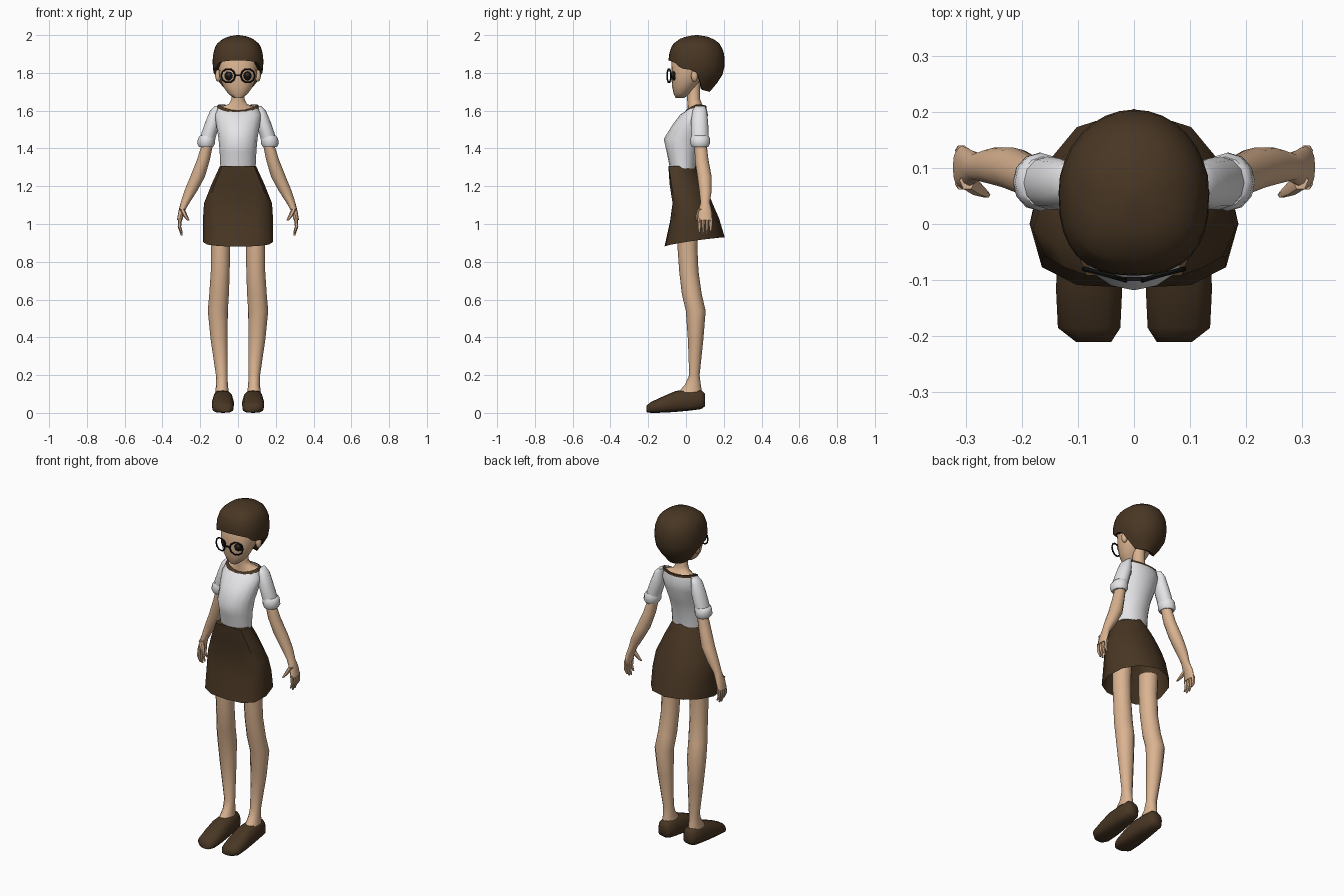
import bpy, bmesh, math
from mathutils import Matrix, Vector

if "Cube" in bpy.data.objects:
    bpy.data.objects.remove(bpy.data.objects["Cube"], do_unlink=True)


def material(name, r, g, b):
    m = bpy.data.materials.new(name)
    m.use_nodes = True
    m.diffuse_color = (r, g, b, 1)
    node = m.node_tree.nodes["Principled BSDF"]
    node.inputs["Base Color"].default_value = (r, g, b, 1)
    node.inputs["Roughness"].default_value = 0.8
    return m


BROWN = material("dark brown", 0.065, 0.037, 0.017)
SKIN = material("skin", 0.70, 0.45, 0.28)
WHITE = material("white cloth", 0.83, 0.83, 0.85)
BLACK = material("black", 0.006, 0.006, 0.006)


def finish(name, bm, mat, mirror=False):
    bmesh.ops.recalc_face_normals(bm, faces=bm.faces)
    me = bpy.data.meshes.new(name)
    bm.to_mesh(me)
    bm.free()
    me.materials.append(mat)
    me.shade_smooth()
    me.set_sharp_from_angle(angle=math.radians(55))
    ob = bpy.data.objects.new(name, me)
    bpy.context.collection.objects.link(ob)
    if mirror:
        ob.modifiers.new("mirror", "MIRROR")
    return ob


def skin_rows(name, rows, mat, caps=(True, True), mirror=False, closed=False):
    """Join rows of points into a tube."""
    bm = bmesh.new()
    vs = [[bm.verts.new(p) for p in row] for row in rows]
    n = len(vs[0])
    pairs = list(zip(vs, vs[1:])) + ([(vs[-1], vs[0])] if closed else [])
    for a, b in pairs:
        for i in range(n):
            j = (i + 1) % n
            bm.faces.new((a[i], a[j], b[j], b[i]))
    for cap, row in zip(caps, (vs[0], vs[-1])):
        if cap:
            bm.faces.new(row)
    return finish(name, bm, mat, mirror)


def power(v, e):
    return math.copysign(abs(v) ** e, v)


def ring(xc, rx, y0, y1, z0, z1=None, lift=0, n=12, p=2, skew=0):
    """Level ring; z0 and z1 are its front and back heights, lift raises its sides."""
    z1 = z0 if z1 is None else z1
    pts = []
    for i in range(n):
        t = math.tau * i / n
        c, s = power(math.cos(t), 2 / p), power(math.sin(t), 2 / p)
        y = (y0 + y1) / 2 + s * (y1 - y0) / 2 - skew * c * c
        pts.append((xc + rx * c, y, z0 + (z1 - z0) * (s + 1) / 2 + lift * c * c))
    return pts


def loft(name, rings, mat, caps=(True, True), mirror=False, **kw):
    return skin_rows(name, [ring(*r, **kw) for r in rings], mat, caps, mirror)


def interp(x, table):
    for (a, u), (b, v) in zip(table, table[1:]):
        if x <= b:
            return u + (v - u) * max(0, x - a) / (b - a)
    return table[-1][1]


# Head, neck and ears
loft("head", [(0, .022, -.055, -.01, 1.667), (0, .052, -.066, .02, 1.69),
              (0, .077, -.073, .05, 1.725), (0, .098, -.078, .09, 1.78),
              (0, .106, -.076, .12, 1.86), (0, .08, -.04, .11, 1.94)], SKIN, n=16, p=2.2)
loft("neck", [(0, .098, .008, .1, 1.592, 1.617, .014), (0, .048, .008, .085, 1.635),
              (0, .035, .006, .075, 1.66), (0, .035, .005, .075, 1.75)], SKIN)


def blob(name, loc, scale, mat, turn=0, seg=12):
    bm = bmesh.new()
    mtx = Matrix.Translation(loc) @ Matrix.Rotation(turn, 4, "Z") @ Matrix.Diagonal((*scale, 1))
    bmesh.ops.create_uvsphere(bm, u_segments=seg, v_segments=8, radius=1, matrix=mtx)
    return finish(name, bm, mat, True)


blob("ears", (.105, .045, 1.785), (.016, .018, .032), SKIN)
blob("eyes", (.05, -.064, 1.785), (.025, .008, .025), BLACK, .45)
blob("irises", (.049, -.069, 1.79), (.011, .005, .011), BROWN, .45)

# Bobbed hair with a fringe, lower at the back
SIZE = [(1.69, .42), (1.71, .52), (1.75, .75), (1.8, .96), (1.85, 1), (1.9, .98),
        (1.95, .86), (1.98, .6), (1.993, .36), (2, .05)]
HEM = [(-.09, 1.865), (-.05, 1.85), (-.03, 1.822), (.05, 1.815),
       (.075, 1.76), (.11, 1.71), (.2, 1.7)]
COLS, STEPS = 32, 10
hair = []
for k in range(STEPS + 2):
    row = []
    for i in range(COLS):
        t = math.tau * i / COLS
        e = 2 / (2.5 if math.sin(t) < 0 else 2)
        x, y = .135 * power(math.cos(t), e), .149 * power(math.sin(t), e)
        low = interp(y + .056, HEM)
        z = 2 - (2 - low) * (min(k, STEPS) / STEPS) ** 1.6
        s = interp(z, SIZE)
        if k > STEPS:  # tucked underside
            s, z = s * .7, z + .01
        row.append((x * s, .056 + y * s, z))
    hair.append(row)
skin_rows("hair", hair, BROWN, (True, False))

# Round spectacles
rim = []
for i in range(10):
    a = math.tau * i / 10
    rim.append([(.052 + (.037 + .0045 * math.cos(b)) * math.cos(a),
                 -.09 + .0045 * math.sin(b) + .01 * math.cos(a),
                 1.785 + (.037 + .0045 * math.cos(b)) * math.sin(a))
                for b in (j * math.tau / 6 for j in range(6))])
skin_rows("spectacle_rims", rim, BLACK, (False, False), True, closed=True)
bm = bmesh.new()
bmesh.ops.create_cube(bm, matrix=Matrix.Translation((0, -.098, 1.787)) @ Matrix.Diagonal((.034, .007, .008, 1)))
finish("spectacle_bridge", bm, BLACK)

# Blouse with neckline trim
loft("blouse", [(0, .093, -.085, .05, 1.295), (0, .097, -.102, .06, 1.38),
                (0, .103, -.118, .085, 1.45), (0, .116, -.068, .11, 1.53),
                (0, .123, -.03, .116, 1.58), (0, .105, 0, .106, 1.597, 1.622, .018)],
     WHITE, (True, False), n=16)
loft("neckline_trim", [(0, .11, -.01, .11, 1.588, 1.614, .016),
                       (0, .107, -.003, .108, 1.6, 1.625, .018),
                       (0, .095, .004, .1, 1.601, 1.626, .018)], BROWN, (False, False), n=16)
loft("sleeves", [(.107, .014, .05, .1, 1.626), (.12, .028, .035, .11, 1.6),
                 (.133, .04, .026, .117, 1.54), (.153, .041, .026, .12, 1.48),
                 (.165, .039, .03, .12, 1.43)], WHITE, mirror=True)
loft("cuffs", [(.163, .038, .03, .12, 1.468), (.166, .046, .023, .127, 1.453),
               (.169, .047, .023, .127, 1.425), (.169, .037, .032, .118, 1.408)],
     WHITE, mirror=True)

# Arms and hands
loft("arms", [(.16, .029, .045, .108, 1.43), (.183, .034, .047, .119, 1.34),
              (.214, .039, .06, .136, 1.25), (.25, .034, .07, .136, 1.175),
              (.279, .024, .077, .126, 1.115), (.298, .017, .066, .136, 1.07),
              (.309, .014, .062, .14, 1.02)], SKIN, mirror=True)
for i, tip in enumerate((.955, .94, .943, .96)):
    y = .071 + .02 * i
    loft("finger_%d" % (i + 1), [(.307, .011, y - .0105, y + .0105, 1.03),
                                 (.31, .009, y - .009, y + .009, .985),
                                 (.298, .005, y - .005, y + .005, tip)], SKIN, mirror=True, n=6)
loft("thumbs", [(.297, .014, .06, .095, 1.08), (.28, .013, .05, .075, 1.045),
                (.262, .006, .046, .058, 1.018)], SKIN, mirror=True, n=6)

# Flared skirt, open below
loft("skirt", [(0, .096, -.088, .052, 1.306), (0, .14, -.084, .1, 1.21, 1.21, 0),
               (0, .18, -.07, .14, 1.11), (0, .186, -.085, .175, 1.01, 1.03),
               (0, .186, -.114, .205, .88, .93)], BROWN, (True, False), p=2.3, skew=.045)

# Legs
loft("legs", [(.093, .054, -.045, .065, 1.0), (.093, .051, -.045, .06, .88),
              (.094, .05, -.036, .066, .75), (.1, .052, -.022, .083, .63),
              (.107, .053, -.001, .104, .54), (.1, .045, .01, .092, .39),
              (.086, .031, .017, .072, .2), (.085, .031, -.005, .078, .15),
              (.085, .036, -.04, .085, .11)], SKIN, mirror=True)

# Slip-on shoes, lofted from toe to heel: centre, half width, base, top, y
shoe = [(.072, .03, .004, .038, -.21), (.08, .053, 0, .058, -.185),
        (.08, .056, .001, .088, -.12), (.08, .055, .005, .116, -.055),
        (.082, .048, .012, .124, .02), (.083, .042, .02, .122, .08),
        (.083, .028, .035, .1, .101)]
rows = []
for r in shoe:
    flat = ring(*r, p=3)
    rows.append([(r[0] + (x - r[0]) * (1.08 - .3 * max(0, (y - r[2]) / (r[3] - r[2]) - .4)), z, y)
                 for x, y, z in flat])
skin_rows("shoes", rows, BROWN, mirror=True)
